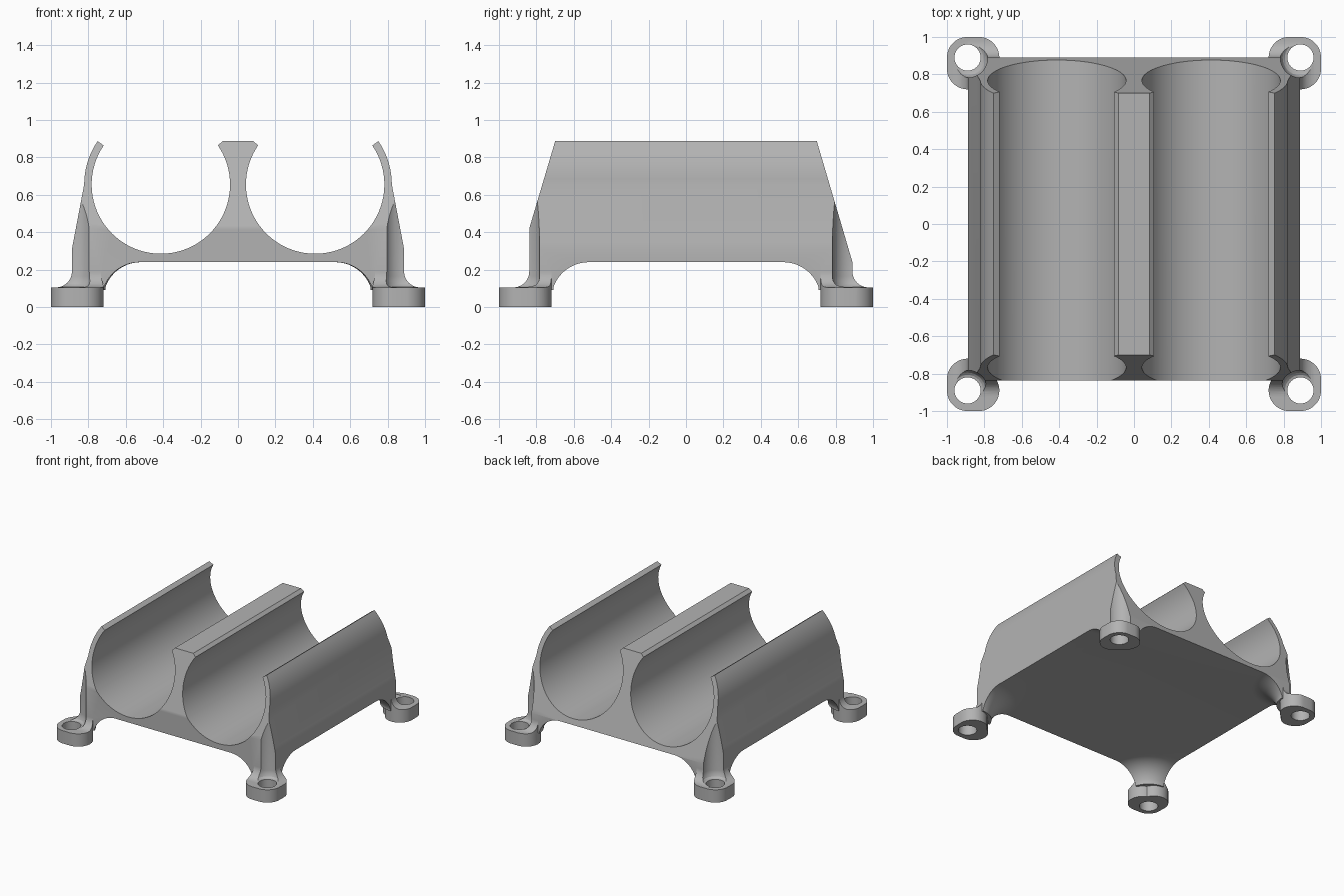
import bpy, bmesh, math
from mathutils import Vector

if "Cube" in bpy.data.objects:
    bpy.data.objects.remove(bpy.data.objects["Cube"])

CX, CZ, R_IN, R_OUT = 0.4125, 0.655, 0.37, 0.41   # cell troughs
HOLE = 0.89                                      # screw hole offset
FOOT_H, FLOOR = 0.105, 0.24


def arc(cx, cy, r, a0, a1, n):
    return [(cx + r * math.cos(math.radians(a0 + (a1 - a0) * i / n)),
             cy + r * math.sin(math.radians(a0 + (a1 - a0) * i / n))) for i in range(n + 1)]


def finish(bm, name):
    bmesh.ops.remove_doubles(bm, verts=bm.verts, dist=1e-5)
    bmesh.ops.recalc_face_normals(bm, faces=bm.faces)
    me = bpy.data.meshes.new(name)
    bm.to_mesh(me)
    bm.free()
    ob = bpy.data.objects.new(name, me)
    bpy.context.collection.objects.link(ob)
    return ob


def prism(name, pts, a, b, place):
    """Extrude a 2D outline from a to b; place maps (u, v, w) to xyz."""
    bm = bmesh.new()
    lo = [bm.verts.new(place(u, v, a)) for u, v in pts]
    hi = [bm.verts.new(place(u, v, b)) for u, v in pts]
    bm.faces.new(lo)
    bm.faces.new(hi)
    for i in range(len(pts)):
        j = (i + 1) % len(pts)
        bm.faces.new((lo[i], lo[j], hi[j], hi[i]))
    return finish(bm, name)


def lathe(name, prof, x, y, n=64):
    """Closed solid of revolution about a vertical axis, prof = (r, z)."""
    bm = bmesh.new()
    rings = [[bm.verts.new((x + r * math.cos(2 * math.pi * i / n),
                            y + r * math.sin(2 * math.pi * i / n), z)) for i in range(n)]
             for r, z in prof]
    for p, q in zip(rings, rings[1:]):
        for i in range(n):
            j = (i + 1) % n
            bm.faces.new((p[i], p[j], q[j], q[i]))
    bm.faces.new(rings[0])
    bm.faces.new(rings[-1])
    return finish(bm, name)


def boolean(a, b, op):
    m = a.modifiers.new("cut", 'BOOLEAN')
    m.operation, m.solver, m.object = op, 'EXACT', b
    dg = bpy.context.evaluated_depsgraph_get()
    me = bpy.data.meshes.new_from_object(a.evaluated_get(dg))
    a.modifiers.clear()
    a.data = me
    bpy.data.objects.remove(b)
    return a


def box(name, x0, x1, y0, y1, z0, z1):
    return prism(name, [(x0, y0), (x1, y0), (x1, y1), (x0, y1)], z0, z1,
                 lambda u, v, w: (u, v, w))


# cradle cross-section, right half then mirrored
half = [(0.888, 0.09), (0.888, 0.31)]
half += arc(CX, CZ, R_OUT, 0, 34.4, 8)
half += arc(CX, CZ, R_IN, 34.4, -214.4, 56)
half += [(0.083, 0.887)]
outline = half + [(-x, z) for x, z in reversed(half)]
holder = prism("battery_holder", outline, -1.2, 1.2, lambda u, v, w: (u, w, v))

# sloping ends
ends = prism("end_trim", [(-0.838, 0), (-0.838, 0.42), (-0.666, 1.0), (0.666, 1.0),
                          (0.89, 0.24), (0.89, 0)], -2, 2, lambda u, v, w: (w, u, v))
boolean(holder, ends, 'INTERSECT')

corners = [(sx, sy) for sx in (-1, 1) for sy in (-1, 1)]

# hollow underside, leaving a flared leg at each corner
under = box("under_cutter", -1.5, 1.5, -1.5, 1.5, -0.5, FLOOR)
flare = [(0.17, -1.0)] + [(r, z) for r, z in arc(0.37, 0.04, 0.2, 161, 90, 12)] + [(0.37, 0.5)]
for sx, sy in corners:
    boolean(under, lathe("leg_flare", flare, sx * HOLE, sy * HOLE), 'DIFFERENCE')
boolean(holder, under, 'DIFFERENCE')

# two-lobed feet with fillets running up to the walls
lobes = (arc(0.06, 0, 0.11, -90, 67.7, 20) + arc(0, 0.06, 0.11, 22.3, 180, 20)[1:]
         + arc(0, 0, 0.11, 180, 270, 12)[1:-1])
F = 0.085


def fillet(wall):
    return ([(wall - F, 0.05)] + arc(wall - F, FOOT_H + F, F, -90, 0, 10)
            + [(wall + 0.02, FOOT_H + F), (wall + 0.02, 0.05)])


for sx, sy in corners:
    def place(x, y, z, sx=sx, sy=sy):
        return (sx * (HOLE - x), sy * (HOLE - y), z)
    foot = prism("foot", lobes, 0, 0.3, place)
    shape = box("foot_shape", -1.5, 1.5, -1.5, 1.5, -0.2, FOOT_H)
    side = prism("side_fillet", fillet(0.002), 0.0, 0.3, lambda u, v, w: place(u, w, v))
    end = prism("end_fillet", fillet(0.052 if sy < 0 else 0.0), 0.0, 0.3,
                lambda u, v, w: place(w, u, v))
    boolean(shape, side, 'UNION')
    boolean(shape, end, 'UNION')
    boolean(foot, shape, 'INTERSECT')
    boolean(holder, foot, 'UNION')

# screwdriver channels and screw holes
channel = [(0.07, -0.1), (0.07, 0.107), (0.083, 0.110), (0.095, 0.120),
           (0.104, 0.138), (0.108, 0.165), (0.108, 1.2)]
for sx, sy in corners:
    boolean(holder, lathe("screw_cutter", channel, sx * HOLE, sy * HOLE), 'DIFFERENCE')

# grey plastic
mat = bpy.data.materials.new("grey_plastic")
mat.diffuse_color = (0.45, 0.45, 0.45, 1)
mat.use_nodes = True
mat.node_tree.nodes["Principled BSDF"].inputs["Base Color"].default_value = mat.diffuse_color
holder.data.materials.clear()
holder.data.materials.append(mat)
for p in holder.data.polygons:
    p.material_index = 0

bpy.context.view_layer.objects.active = holder
holder.select_set(True)
bpy.ops.object.shade_smooth_by_angle(angle=math.radians(22))
